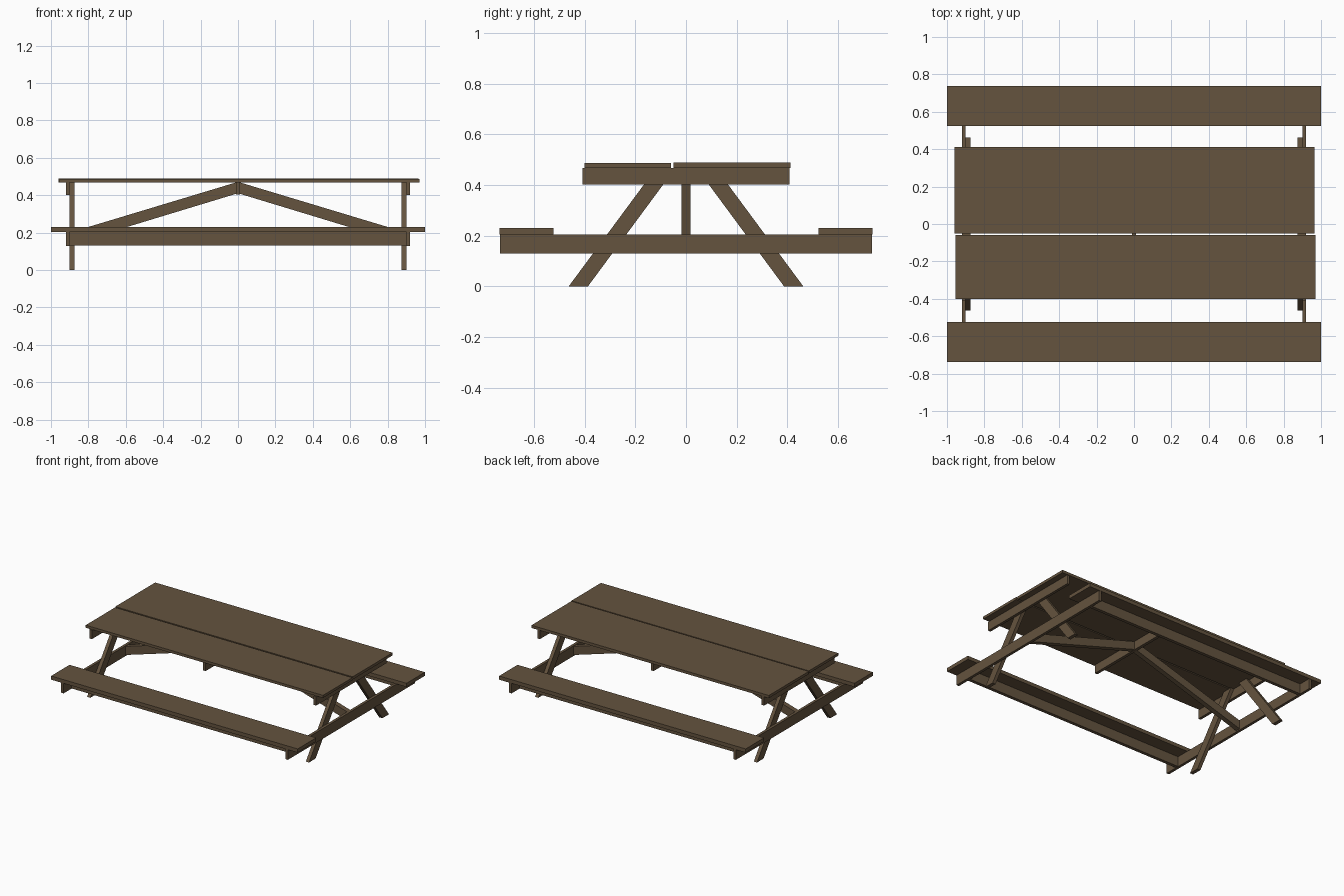
import bpy
import bmesh
from mathutils import Vector

cube = bpy.data.objects.get("Cube")
if cube:
    bpy.data.objects.remove(cube, do_unlink=True)

wood = bpy.data.materials.new("weathered brown wood")
wood.use_nodes = True
colour = (0.128, 0.087, 0.049, 1)
wood.diffuse_color = colour
bsdf = next(n for n in wood.node_tree.nodes if n.type == "BSDF_PRINCIPLED")
bsdf.inputs["Base Color"].default_value = colour
bsdf.inputs["Roughness"].default_value = 0.9


def prism(name, profile, axis, low, high):
    """Extrude a flat profile along x or y; the profile holds the other two coordinates."""
    def place(p, depth):
        return Vector((depth, p[0], p[1]) if axis == "x" else (p[0], depth, p[1]))

    bm = bmesh.new()
    face = bm.faces.new([bm.verts.new(place(p, low)) for p in profile])
    grown = bmesh.ops.extrude_face_region(bm, geom=[face])
    shift = place((0, 0), high - low)
    bmesh.ops.translate(bm, vec=shift, verts=[g for g in grown["geom"] if isinstance(g, bmesh.types.BMVert)])
    bmesh.ops.recalc_face_normals(bm, faces=bm.faces)
    mesh = bpy.data.meshes.new(name)
    bm.to_mesh(mesh)
    bm.free()
    mesh.materials.append(wood)
    obj = bpy.data.objects.new(name, mesh)
    bpy.context.collection.objects.link(obj)
    return obj


def plank(name, x, y, z):
    """Rectangular board from its three ranges."""
    return prism(name, [(y[0], z[0]), (y[1], z[0]), (y[1], z[1]), (y[0], z[1])], "x", *x)


# Table top boards
plank("front_table_board", (-0.955, 0.97), (-0.4, -0.06), (0.468, 0.487))
plank("back_table_board", (-0.96, 0.965), (-0.05, 0.412), (0.468, 0.488))

# Cleats under the top
plank("middle_cleat", (-0.011, 0.011), (-0.39, 0.39), (0.405, 0.468))

# Benches, each with a stiffener below the seat
for side, s in (("front", -1), ("back", 1)):
    plank(side + "_bench_seat", (-1, 1), sorted((s * 0.523, s * 0.737)), (0.204, 0.231))
    plank(side + "_bench_stiffener", (-0.9, 0.9), sorted((s * 0.618, s * 0.642)), (0.13, 0.204))

# End frames: cross beam, cleat, splayed legs and diagonal brace
for end, e in (("left", 1), ("right", -1)):
    outer = sorted((e * 0.9, e * 0.92))
    plank(end + "_cross_beam", outer, (-0.735, 0.735), (0.129, 0.204))
    plank(end + "_cleat", outer, (-0.408, 0.408), (0.402, 0.468))
    for side, s in (("front", -1), ("back", 1)):
        leg = [(s * 0.387, 0), (s * 0.463, 0), (s * 0.117, 0.468), (s * 0.041, 0.468)]
        prism(side + "_" + end + "_leg", leg, "x", *sorted((e * 0.874, e * 0.9)))
    brace = [(e * 0.011, 0.407), (e * 0.9, 0.137), (e * 0.9, 0.2), (e * 0.011, 0.468)]
    prism(end + "_brace", brace, "y", -0.018, 0.018)
